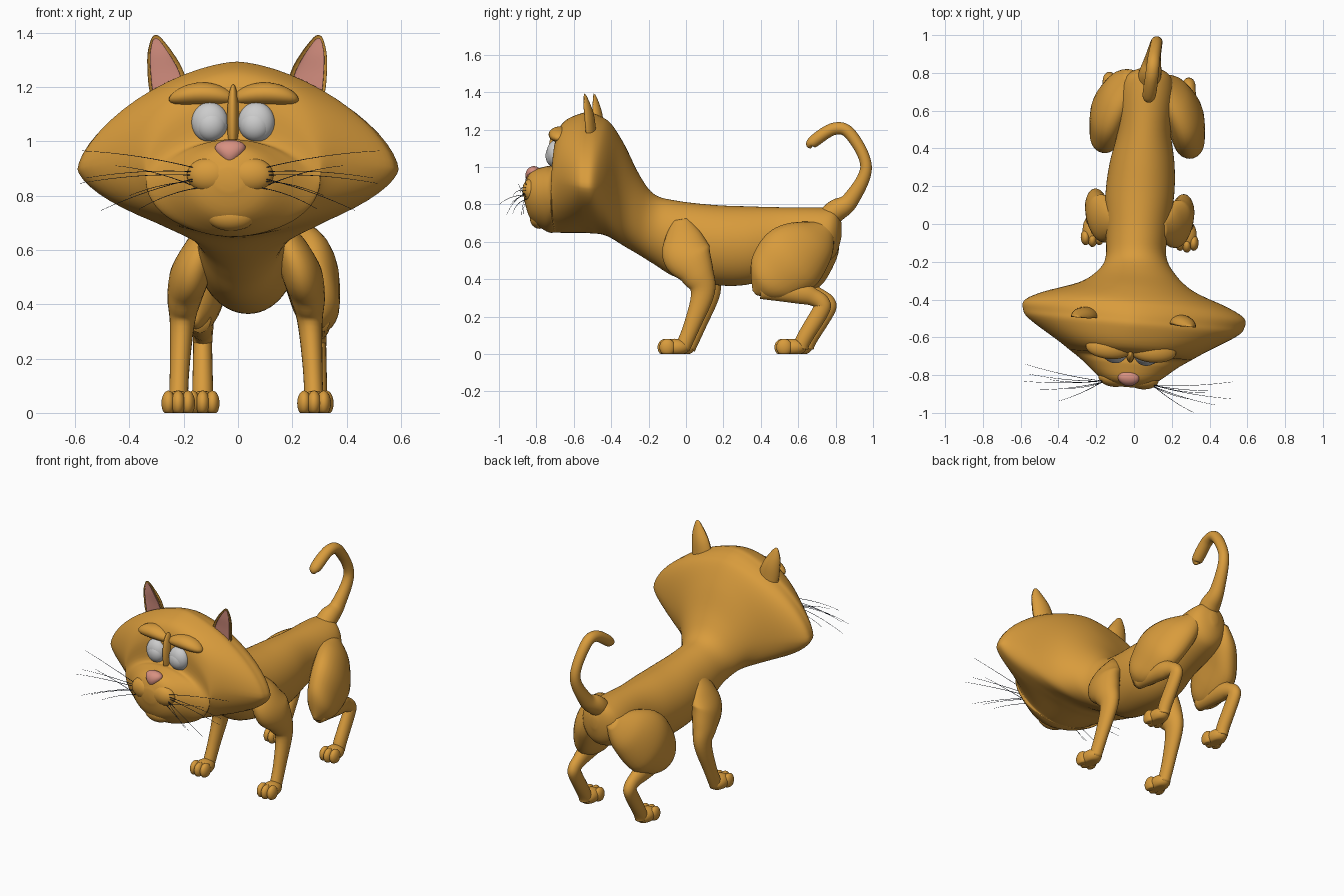
import bpy, bmesh, math
from mathutils import Vector, Matrix

if "Cube" in bpy.data.objects:
    bpy.data.objects.remove(bpy.data.objects["Cube"])


def material(name, rgb):
    m = bpy.data.materials.new(name)
    m.diffuse_color = (*rgb, 1)
    m.use_nodes = True
    m.node_tree.nodes["Principled BSDF"].inputs["Base Color"].default_value = m.diffuse_color
    return m


FUR = material("fur", (0.69, 0.33, 0.045))
PINK = material("pink", (0.68, 0.28, 0.22))
DARK = material("dark", (0.03, 0.04, 0.07))
PIVOT = Vector((0, -0.48, 0))
TURN = -0.085  # slight turn of the head


def turn(co, amount=1.0):
    return Matrix.Rotation(TURN * amount, 3, 'Z') @ (Vector(co) - PIVOT) + PIVOT


def smooth_rows(rows, steps):
    """Catmull-Rom interpolation of all columns."""
    out = []
    n = len(rows)
    for i in range(n - 1):
        a, b, c, d = (rows[min(max(i + k, 0), n - 1)] for k in (-1, 0, 1, 2))
        for j in range(steps):
            t = j / steps
            out.append([0.5 * (2 * q + (r - p) * t + (2 * p - 5 * q + 4 * r - s) * t * t
                               + (3 * q - p - 3 * r + s) * t ** 3)
                        for p, q, r, s in zip(a, b, c, d)])
    out.append(list(rows[-1]))
    return out


def finish(name, bm, mat):
    bmesh.ops.recalc_face_normals(bm, faces=bm.faces)
    for f in bm.faces:
        f.smooth = True
    me = bpy.data.meshes.new(name)
    bm.to_mesh(me)
    bm.free()
    if mat:
        me.materials.append(mat)
    ob = bpy.data.objects.new(name, me)
    bpy.context.collection.objects.link(ob)
    return ob


def skin(name, rings, mat):
    bm = bmesh.new()
    vs = [[bm.verts.new(p) for p in r] for r in rings]
    n = len(vs[0])
    for a, b in zip(vs, vs[1:]):
        for k in range(n):
            bm.faces.new((a[k], a[(k + 1) % n], b[(k + 1) % n], b[k]))
    bm.faces.new(vs[0])
    bm.faces.new(vs[-1])
    return finish(name, bm, mat)


def tube(name, rows, mat, steps=6, n=24, cup=None, head=False):
    """Rows x, y, z, half width in x, half width across; cup hollows the front."""
    rows = smooth_rows(rows, steps)
    rings = []
    for i, (x, y, z, rx, rn) in enumerate(rows):
        t = Vector(rows[min(i + 1, len(rows) - 1)][:3]) - Vector(rows[max(i - 1, 0)][:3])
        nor = Vector((1, 0, 0)).cross(t).normalized()
        ring = []
        for k in range(n):
            a = math.tau * k / n
            d = nor * (math.sin(a) * rn)
            if cup is not None and d.y < 0:
                d *= -cup
            p = Vector((x + math.cos(a) * rx, y, z)) + d
            ring.append(turn(p) if head else p)
        rings.append(ring)
    return skin(name, rings, mat)


def ball(name, c, r, mat, head=False, shape=None):
    bm = bmesh.new()
    bmesh.ops.create_uvsphere(bm, u_segments=28, v_segments=16, radius=1)
    for v in bm.verts:
        u = shape(v.co) if shape else v.co
        p = Vector([c[i] + r[i] * u[i] for i in range(3)])
        p.z = max(p.z, 0)
        v.co = turn(p) if head else p
    return finish(name, bm, mat)


# Head and trunk: y, top z, bottom z, half width
trunk = [
    (-.865, .90, .82, .05), (-.83, .975, .72, .145), (-.745, 1.005, .655, .25),
    (-.70, 1.02, .65, .315), (-.69, 1.16, .65, .33), (-.65, 1.245, .648, .39),
    (-.55, 1.29, .648, .55), (-.50, 1.288, .645, .588), (-.45, 1.268, .64, .582),
    (-.40, 1.23, .62, .49), (-.33, 1.12, .577, .30), (-.25, .96, .53, .20),
    (-.17, .855, .48, .16), (-.05, .82, .41, .165), (.15, .797, .37, .182),
    (.32, .79, .37, .172), (.50, .785, .42, .14), (.72, .783, .48, .14),
    (.80, .77, .53, .10), (.832, .70, .63, .02)]
rings = []
for y, zt, zb, hw in smooth_rows(trunk, 5):
    f = min(max((-0.12 - y) / 0.25, 0), 1)
    f = f * f * (3 - 2 * f)                             # head turn fades into the neck
    bulge = math.exp(-((y + .5) / .15) ** 2)
    p = 2 - .45 * bulge                                 # head section is pointed sideways
    zw = zb + (zt - zb) * (.52 - .125 * bulge)          # height of the widest point
    cx = max(0, 0.02 + 0.07 * y)
    ring = []
    for k in range(56):
        c, s = math.cos(math.tau * k / 56), math.sin(math.tau * k / 56)
        h = zt - zw if s > 0 else zw - zb
        ring.append(turn((cx + math.copysign(abs(c) ** (2 / p), c) * hw, y,
                          zw + math.copysign(abs(s) ** (2 / p), s) * h), f))
    rings.append(ring)
skin("head_and_trunk", rings, FUR)

# Tail
tube("tail", [(.075, .72, .70, .06, .05), (.085, .80, .765, .06, .06), (.10, .88, .825, .042, .045),
              (.12, .963, 1.0, .031, .031), (.105, .88, 1.175, .033, .032), (.095, .79, 1.204, .035, .033),
              (.08, .675, 1.13, .034, .031), (.08, .665, 1.10, .004, .004)], FUR, steps=9)

# Legs and paws: outward offset, y, z, half widths
front = [(.12, -.03, .72, .02, .04), (.16, -.015, .63, .06, .10), (.20, .005, .53, .075, .13),
         (.225, .06, .43, .065, .092), (.235, .09, .33, .046, .064),
         (.245, .035, .16, .036, .045), (.25, -.02, .03, .035, .04)]
thigh = [(.09, .76, .68, .03, .04), (.14, .69, .61, .085, .13), (.195, .58, .52, .10, .188),
         (.215, .48, .43, .09, .165), (.225, .415, .37, .07, .105), (.225, .365, .328, .01, .015)]
shank = [(.22, .40, .345, .04, .05), (.215, .60, .328, .045, .058), (.21, .685, .302, .038, .046),
         (.21, .727, .272, .036, .043), (.21, .72, .23, .035, .045), (.21, .63, .08, .038, .042),
         (.21, .615, .03, .035, .038)]
for side, s in (("right", 1), ("left", -1)):
    dy = 0 if s > 0 else 0.03
    for part, rows, cx in (("front_leg", front, .03), ("hind_thigh", thigh, .07), ("hind_shank", shank, .08)):
        tube(f"{part}_{side}", [(cx + s * x, y + dy, z, a, b) for x, y, z, a, b in rows], FUR)
    for part, px, py in (("front", .03 + s * .25, -.06 + dy), ("hind", .08 + s * .21, .565 + dy)):
        ball(f"{part}_paw_{side}", (px, py, .036), (.052, .08, .046), FUR)
        for k in (-1, 0, 1):
            ball(f"{part}_toe_{side}_{k + 2}", (px + k * .036, py - .05 + abs(k) * .01, .036),
                 (.026, .042, .046), FUR)

# Ears, eyes, brows and whiskers
ear = [(.25, -.50, 1.13, .062, .045), (.255, -.51, 1.20, .072, .05), (.268, -.515, 1.27, .064, .047),
       (.285, -.52, 1.33, .045, .035), (.298, -.52, 1.38, .018, .014), (.30, -.52, 1.392, .002, .002)]
ends = [(.55, -.79, .965), (.53, -.84, .865), (.55, -.88, .845), (.47, -.92, .745),
        (.36, -.97, .80), (.42, -.86, .91), (.33, -.90, .75)]
for side, s in (("right", 1), ("left", -1)):
    tube(f"ear_{side}", [(s * x, y, z, a, b) for x, y, z, a, b in ear], FUR, cup=.5, head=True)
    tube(f"ear_lining_{side}", [(s * x, y, z - .012, a * .82, b * .5) for x, y, z, a, b in ear],
         PINK, cup=.2, head=True)
    ball(f"eye_{side}", (s * .086, -.69, 1.07), (.068, .05, .074), None, True)
    ball(f"iris_{side}", (s * .082, -.698, 1.06), (.058, .047, .06), None, True)
    ball(f"brow_{side}", (s * .115, -.665, 1.175), (.125, .06, .042), FUR, True,
         lambda u: (u.x, u.y, u.z - .5 * u.x * u.x))
    ball(f"whisker_pad_{side}", (s * .075, -.82, .875), (.085, .05, .065), FUR, True)
    cu = bpy.data.curves.new(f"whiskers_{side}", 'CURVE')
    cu.dimensions = '3D'
    cu.bevel_depth = .0018
    cu.bevel_resolution = 1
    cu.materials.append(DARK)
    for i, e in enumerate(ends):
        a = Vector((.12 + .012 * (i % 3), -.845, .90 - .012 * i))
        e = Vector(e)
        mid = (a + e) / 2 + Vector((0, -.02, .022))
        sp = cu.splines.new('POLY')
        sp.points.add(8)
        for k, pt in enumerate(sp.points):
            t = k / 8
            q = a * (1 - t) ** 2 + mid * 2 * t * (1 - t) + e * t * t
            pt.co = (*turn((s * q.x, q.y, q.z)), 1)
            pt.radius = 1 - .6 * t
    bpy.context.collection.objects.link(bpy.data.objects.new(f"whiskers_{side}", cu))

# Bridge, nose and chin
ball("nose_bridge", (0, -.69, 1.08), (.022, .045, .13), FUR, True)
ball("nose", (0, -.815, .955), (.08, .045, .05), PINK, True,
     lambda u: (u.x * (.62 + .38 * u.z), u.y, u.z))
ball("chin", (0, -.785, .725), (.09, .05, .055), FUR, True)
